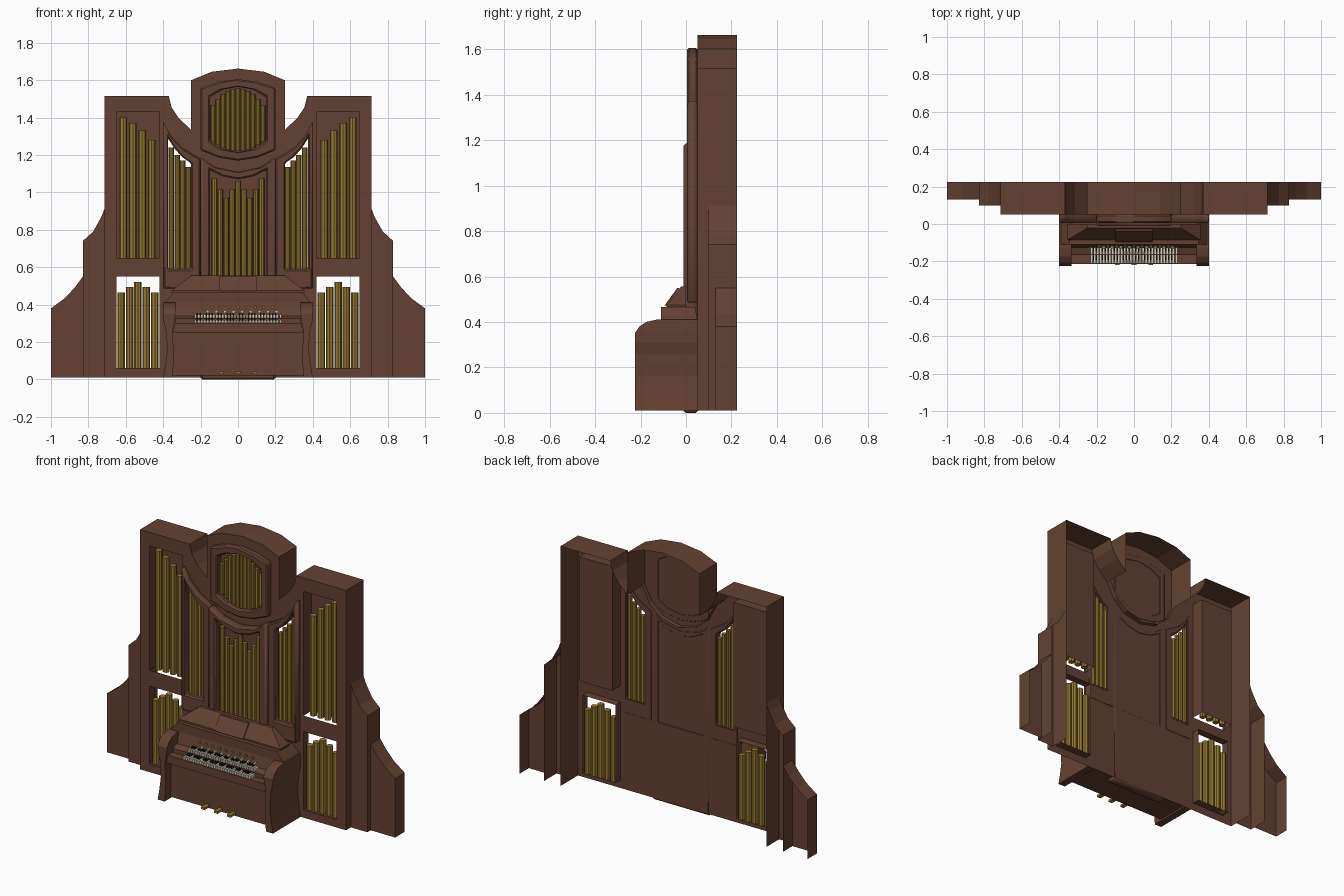
import bpy, bmesh, math
from mathutils import Matrix

if "Cube" in bpy.data.objects:
    bpy.data.objects.remove(bpy.data.objects["Cube"])


def material(name, rgb):
    m = bpy.data.materials.new(name)
    m.diffuse_color = (*rgb, 1)
    m.use_nodes = True
    m.node_tree.nodes["Principled BSDF"].inputs["Base Color"].default_value = m.diffuse_color
    return m


WOOD = material("brown wood", (0.125, 0.053, 0.033))
GOLD = material("gold pipe", (0.31, 0.195, 0.03))
IVORY = material("ivory key", (0.68, 0.63, 0.52))
BLACK = material("black key", (0.012, 0.01, 0.01))


def add(name, mesh, mat):
    mesh.materials.clear()
    mesh.materials.append(mat)
    ob = bpy.data.objects.new(name, mesh)
    bpy.context.collection.objects.link(ob)
    return ob


def finish(name, bm, mat):
    bmesh.ops.recalc_face_normals(bm, faces=bm.faces)
    me = bpy.data.meshes.new(name)
    bm.to_mesh(me)
    bm.free()
    return add(name, me, mat)


def plate(name, loops, y0, y1, bevel=0):
    """Filled x/z outline with holes, from y0 to y1 (a sheet when equal)."""
    cu = bpy.data.curves.new(name, 'CURVE')
    cu.dimensions, cu.fill_mode, cu.extrude = '2D', 'BOTH', (y1 - y0) / 2
    for pts in loops:
        sp = cu.splines.new('POLY')
        sp.points.add(len(pts) - 1)
        for p, (x, z) in zip(sp.points, pts):
            p.co = (x, z, 0, 1)
        sp.use_cyclic_u = True
    tmp = bpy.data.objects.new(name + "_outline", cu)
    bpy.context.collection.objects.link(tmp)
    me = bpy.data.meshes.new_from_object(tmp)
    bpy.data.objects.remove(tmp)
    me.transform(Matrix.Translation((0, (y0 + y1) / 2, 0)) @ Matrix.Rotation(math.pi / 2, 4, 'X'))
    bm = bmesh.new()
    bm.from_mesh(me)
    bmesh.ops.remove_doubles(bm, verts=bm.verts, dist=1e-5)
    bm.to_mesh(me)
    bm.free()
    ob = add(name, me, WOOD)
    if bevel:
        mod = ob.modifiers.new("edge", 'BEVEL')
        mod.width, mod.segments, mod.limit_method = bevel, 1, 'ANGLE'
        mod.angle_limit = math.radians(50)
    return ob


def strip(name, pts, y0, y1):
    """Thin wall following an x/z line, running back from y0 to y1."""
    bm = bmesh.new()
    rows = [(bm.verts.new((x, y0, z)), bm.verts.new((x, y1, z))) for x, z in pts]
    for a, b in zip(rows, rows[1:]):
        bm.faces.new((a[0], b[0], b[1], a[1]))
    return finish(name, bm, WOOD)


def loft(name, rings, mat=WOOD):
    """Solid through rectangular levels (z, x0, x1, y0, y1)."""
    bm = bmesh.new()
    vs = [[bm.verts.new(c) for c in ((x0, y0, z), (x1, y0, z), (x1, y1, z), (x0, y1, z))]
          for z, x0, x1, y0, y1 in rings]
    bm.faces.new(vs[0])
    bm.faces.new(vs[-1])
    for a, b in zip(vs, vs[1:]):
        for i in range(4):
            j = (i + 1) % 4
            bm.faces.new((a[i], a[j], b[j], b[i]))
    return finish(name, bm, mat)


def pipes(name, specs, r, y):
    """Row of eight-sided pipes from (x, bottom, top)."""
    bm = bmesh.new()
    for x, z0, z1 in specs:
        bmesh.ops.create_cone(bm, cap_ends=True, segments=8, radius1=r, radius2=r, depth=z1 - z0,
                              matrix=Matrix.Translation((x, y, (z0 + z1) / 2)))
    return finish(name, bm, GOLD)


def boxes(name, items, mat):
    bm = bmesh.new()
    for x, y, z, sx, sy, sz in items:
        bmesh.ops.create_cube(bm, size=1, matrix=Matrix.Translation((x, y, z)) @ Matrix.Diagonal((sx, sy, sz, 1)))
    return finish(name, bm, mat)


def mir(pts, s=-1):
    return [(s * x, z) for x, z in pts]


def sym(half):
    """Complete a left-to-centre line with its mirror image."""
    return half + [(-x, z) for x, z in reversed(half) if x != 0]


BACK = 0.225
rect = lambda x0, x1, z0, z1: [(x0, z0), (x1, z0), (x1, z1), (x0, z1)]
upper = rect(0.42, 0.65, 0.65, 1.43)
lower = rect(0.42, 0.65, 0.06, 0.55)
slant = [(0.25, 0.59), (0.375, 0.59), (0.375, 1.29), (0.34, 1.235), (0.30, 1.19), (0.25, 1.155)]

# Main case: open-backed shell
outline = sym([(-0.715, 0.01), (-0.715, 1.515), (-0.37, 1.515), (-0.355, 1.455), (-0.315, 1.395),
               (-0.25, 1.335), (-0.25, 1.60), (-0.14, 1.645), (0, 1.662)])
plate("case_front", [outline] + [mir(h, s) for h in (upper, lower, slant) for s in (1, -1)], 0.05, 0.05)
strip("case_rim", outline, 0.05, BACK)
strip("case_back_ledge", sym([(-0.25, 1.335), (-0.2, 1.24), (-0.12, 1.17), (0, 1.14)]), 0.05, 0.08)

for s, side in ((-1, "left"), (1, "right")):
    # Stepped wings
    mid = [(0.83, 0.01), (0.83, 0.74), (0.775, 0.79), (0.73, 0.87), (0.715, 0.91)]
    out = [(1, 0.01), (1, 0.38), (0.925, 0.435), (0.87, 0.495), (0.83, 0.55)]
    for name, line, x, y in (("inner_wing", mid, 0.715, 0.098), ("outer_wing", out, 0.83, 0.13)):
        plate(f"{side}_{name}_front", [mir(line + [(x, 0.01)], s)], y, y)
        strip(f"{side}_{name}_rim", mir(line, s), y, BACK)
    # Window recesses: the upper one is backed, the lower one is open behind
    strip(f"{side}_upper_recess", mir(upper[1:] + upper[:1], s), 0.05, 0.13)
    plate(f"{side}_upper_recess_back", [mir(upper, s)], 0.13, 0.13)
    strip(f"{side}_lower_recess", mir(lower + lower[:1], s), 0.05, 0.10)
    # Slanted frame beside the centre
    frame = [(0.2, 0.485), (0.40, 0.485), (0.40, 1.38), (0.36, 1.305), (0.30, 1.24), (0.2, 1.18)]
    plate(f"{side}_slanted_frame", [mir(frame, s), mir(slant, s)], 0.005, 0.052, 0.008)
    # Pipes
    pipes(f"{side}_tall_pipes", [(s * x, 0.65, z) for x, z in
          ((0.613, 1.40), (0.562, 1.37), (0.512, 1.33), (0.462, 1.28))], 0.02, 0.09)
    pipes(f"{side}_short_pipes", [(s * (0.535 + 0.045 * i), 0.06, 0.52 - 0.022 * abs(i) - 0.003 * i * i)
          for i in range(-2, 3)], 0.02, 0.08)
    pipes(f"{side}_slanted_pipes", [(s * x, 0.59, z) for x, z in
          ((0.357, 1.24), (0.325, 1.20), (0.295, 1.17), (0.266, 1.135))], 0.0145, 0.045)

# Centre panel and crown frame
centre = sym([(-0.2, 0), (-0.2, 1.19), (-0.12, 1.135), (0, 1.11)])
centre_hole = sym([(-0.15, 0.5), (-0.15, 1.12), (-0.08, 1.085), (0, 1.07)])
plate("centre_frame", [centre, centre_hole], -0.01, 0.052, 0.008)
pipes("centre_pipes", [(0.0315 * i, 0.5, (1.06, 1.015, 0.97, 1.015, 1.075)[abs(i)]) for i in range(-4, 5)],
      0.0145, 0.025)
crown = sym([(-0.2, 1.225), (-0.2, 1.56), (-0.1, 1.592), (0, 1.605)])
crown = sym([(0, 1.17), (-0.1, 1.185)] + crown[:3] + [(0, 1.605)])[:6] + [(0.1, 1.592), (0.2, 1.56), (0.2, 1.225), (0.1, 1.185)]
crown_hole = [(0, 1.215), (-0.08, 1.23), (-0.15, 1.275), (-0.15, 1.51), (-0.08, 1.55), (0, 1.565),
              (0.08, 1.55), (0.15, 1.51), (0.15, 1.275), (0.08, 1.23)]
plate("crown_frame", [crown, crown_hole], 0.005, 0.052, 0.008)
pipes("crown_pipes", [(0.0268 * i, 1.222 + 0.002 * i * i, 1.555 - 0.0036 * i * i) for i in range(-5, 6)],
      0.0125, 0.035)

# Console
for s, side in ((-1, "left"), (1, "right")):
    cheek = [(0.01, 0.352, 0.40, -0.225), (0.08, 0.345, 0.388, -0.225), (0.16, 0.345, 0.378, -0.225),
             (0.26, 0.35, 0.385, -0.225), (0.31, 0.34, 0.397, -0.225), (0.35, 0.335, 0.40, -0.225),
             (0.38, 0.335, 0.40, -0.205), (0.40, 0.335, 0.40, -0.175), (0.41, 0.335, 0.40, -0.13)]
    loft(f"{side}_cheek", [(z, s * a, s * b, y, 0.05) for z, a, b, y in cheek])
loft("knee_panel", [(0.02, -0.35, 0.35, -0.17, 0.04), (0.25, -0.35, 0.35, -0.17, 0.04)])
loft("key_shelf", [(0.25, -0.347, 0.347, -0.215, 0.04), (0.30, -0.338, 0.338, -0.215, 0.04)])
loft("stop_board", [(0.30, -0.336, 0.336, -0.165, 0), (0.325, -0.336, 0.336, -0.165, 0),
                    (0.34, -0.336, 0.336, -0.125, 0), (0.41, -0.336, 0.336, -0.108, 0)])
loft("console_top", [(0.41, -0.39, 0.39, -0.11, 0.05), (0.465, -0.345, 0.345, -0.11, 0.04)])
loft("console_hood", [(0.465, -0.355, 0.355, -0.085, 0), (0.475, -0.355, 0.355, -0.085, 0),
                      (0.555, -0.25, 0.25, -0.022, 0)])
loft("music_stand", [(0.472, -0.1, 0.1, -0.095, -0.085), (0.55, -0.1, 0.1, -0.038, -0.028)])

# Two manuals, stop knobs and pedals
N, step = 29, 0.0162
for name, y, z, depth in (("lower", -0.188, 0.31, 0.045), ("upper", -0.144, 0.338, 0.036)):
    xs = [(i - (N - 1) / 2) * step for i in range(N)]
    boxes(name + "_white_keys", [(x, y, z, step - 0.004, depth, 0.018) for x in xs], IVORY)
    boxes(name + "_black_keys", [(x + step / 2, y + 0.009, z + 0.01, 0.008, depth * 0.6, 0.016)
                                 for i, x in enumerate(xs[:-1]) if i % 7 not in (2, 6)], BLACK)
for name, z, y, mat, off in (("lower", 0.362, -0.122, IVORY, 0.022), ("upper", 0.386, -0.117, GOLD, 0)):
    bm = bmesh.new()
    for i in range(-4, 5):
        bmesh.ops.create_cone(bm, cap_ends=True, segments=8, radius1=0.008, radius2=0.008, depth=0.02,
                              matrix=Matrix.Translation((i * 0.046 + off, y, z)) @ Matrix.Rotation(math.pi / 2, 4, 'X'))
    finish(name + "_stop_knobs", bm, mat)
boxes("pedals", [(x, -0.185, 0.035, 0.025, 0.07, 0.014) for x in (-0.09, 0, 0.09)], GOLD)
